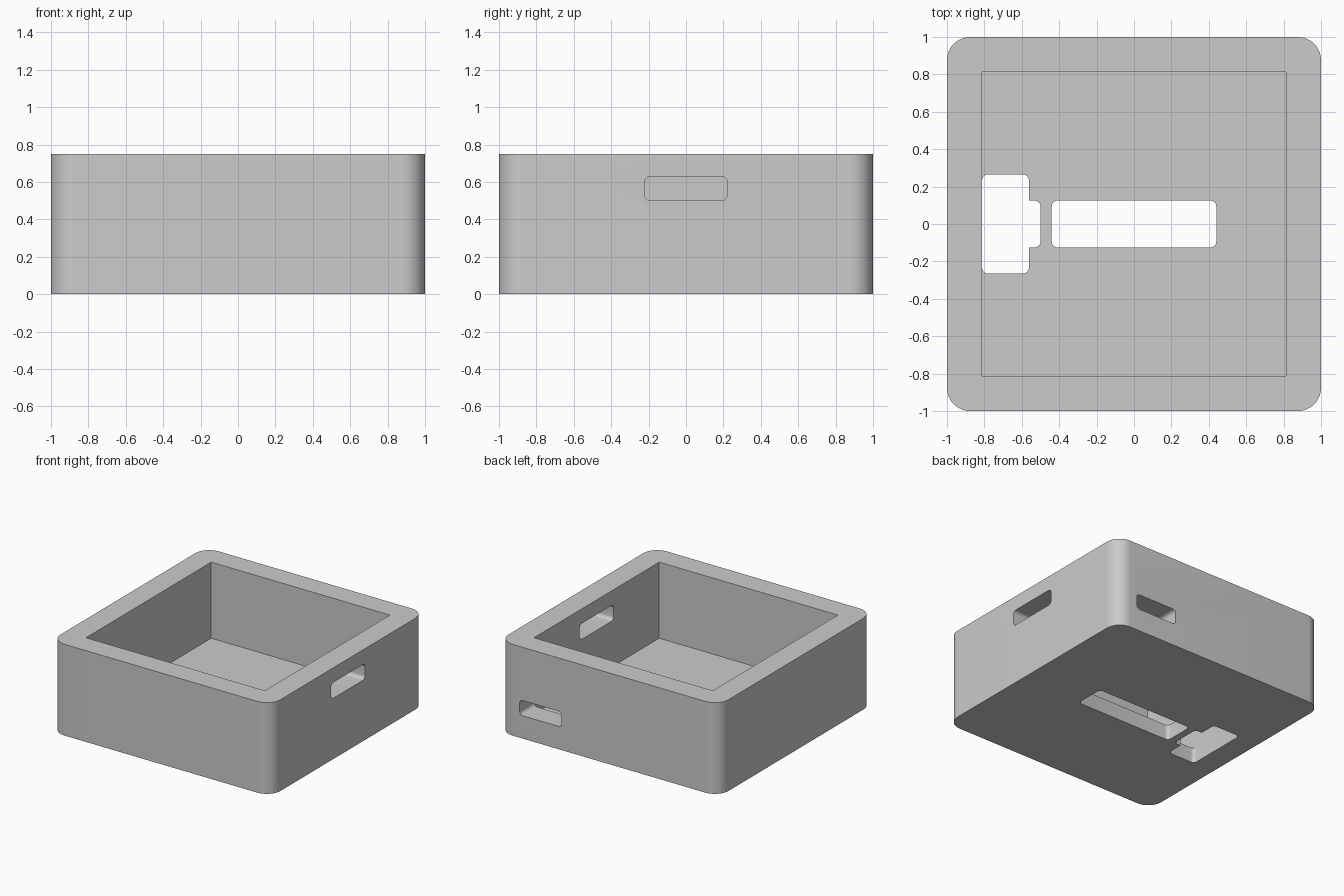
import bpy
import bmesh
import math
from mathutils import Vector

if "Cube" in bpy.data.objects:
    bpy.data.objects.remove(bpy.data.objects["Cube"], do_unlink=True)

grey = bpy.data.materials.new("plain grey")
grey.use_nodes = True
grey.diffuse_color = (0.6, 0.6, 0.6, 1)
grey.node_tree.nodes["Principled BSDF"].inputs["Base Color"].default_value = (0.6, 0.6, 0.6, 1)


def block(name, low, high, axis=2, radius=0.0, segments=6):
    """Box between two corners, with the edges along one axis rounded."""
    low, high = Vector(low), Vector(high)
    bm = bmesh.new()
    bmesh.ops.create_cube(bm, size=1)
    for v in bm.verts:
        v.co = (low + high) / 2 + v.co * (high - low)
    if radius:
        edges = [e for e in bm.edges
                 if abs((e.verts[0].co - e.verts[1].co).normalized()[axis]) > 0.9]
        bmesh.ops.bevel(bm, geom=edges, offset=radius, segments=segments,
                        profile=0.5, affect='EDGES')
    bmesh.ops.recalc_face_normals(bm, faces=bm.faces)
    mesh = bpy.data.meshes.new(name)
    bm.to_mesh(mesh)
    bm.free()
    mesh.materials.append(grey)
    obj = bpy.data.objects.new(name, mesh)
    bpy.context.collection.objects.link(obj)
    return obj


HEIGHT, FLOOR, INNER, R = 0.75, 0.125, 0.8125, 0.03

# Outer case with rounded upright corners
case = block("open_case", (-1, -1, 0), (1, 1, HEIGHT), radius=0.125, segments=14)

cutters = [
    # Square pocket, open at the top
    block("pocket_cutter", (-INNER, -INNER, FLOOR), (INNER, INNER, 1)),
    # Floor openings: long slot, wide opening and its narrow tab
    block("long_slot_cutter", (-0.44, -0.125, -0.1), (0.44, 0.125, 0.3), radius=R),
    block("wide_opening_cutter", (-0.812, -0.265, -0.1), (-0.5625, 0.265, 0.3), radius=R),
    block("tab_cutter", (-0.7, -0.125, -0.1), (-0.5, 0.125, 0.3), radius=R),
    # Wall openings: high on the side, low at the back
    block("side_slot_cutter", (0.75, -0.22, 0.5), (1.1, 0.22, 0.63), axis=0, radius=R),
    block("back_slot_cutter", (0.43, 0.75, 0.1875), (0.812, 1.1, 0.3125), axis=1, radius=R),
]

bpy.context.view_layer.objects.active = case
for cutter in cutters:
    cutter.hide_render = True
    mod = case.modifiers.new(cutter.name, 'BOOLEAN')
    mod.operation = 'DIFFERENCE'
    mod.solver = 'EXACT'
    mod.object = cutter
    bpy.ops.object.modifier_apply(modifier=mod.name)
    bpy.data.objects.remove(cutter, do_unlink=True)

# Smooth the rounded corners, keep the real edges sharp
for o in bpy.context.selected_objects:
    o.select_set(False)
case.select_set(True)
bpy.ops.object.shade_smooth_by_angle(angle=math.radians(30))
